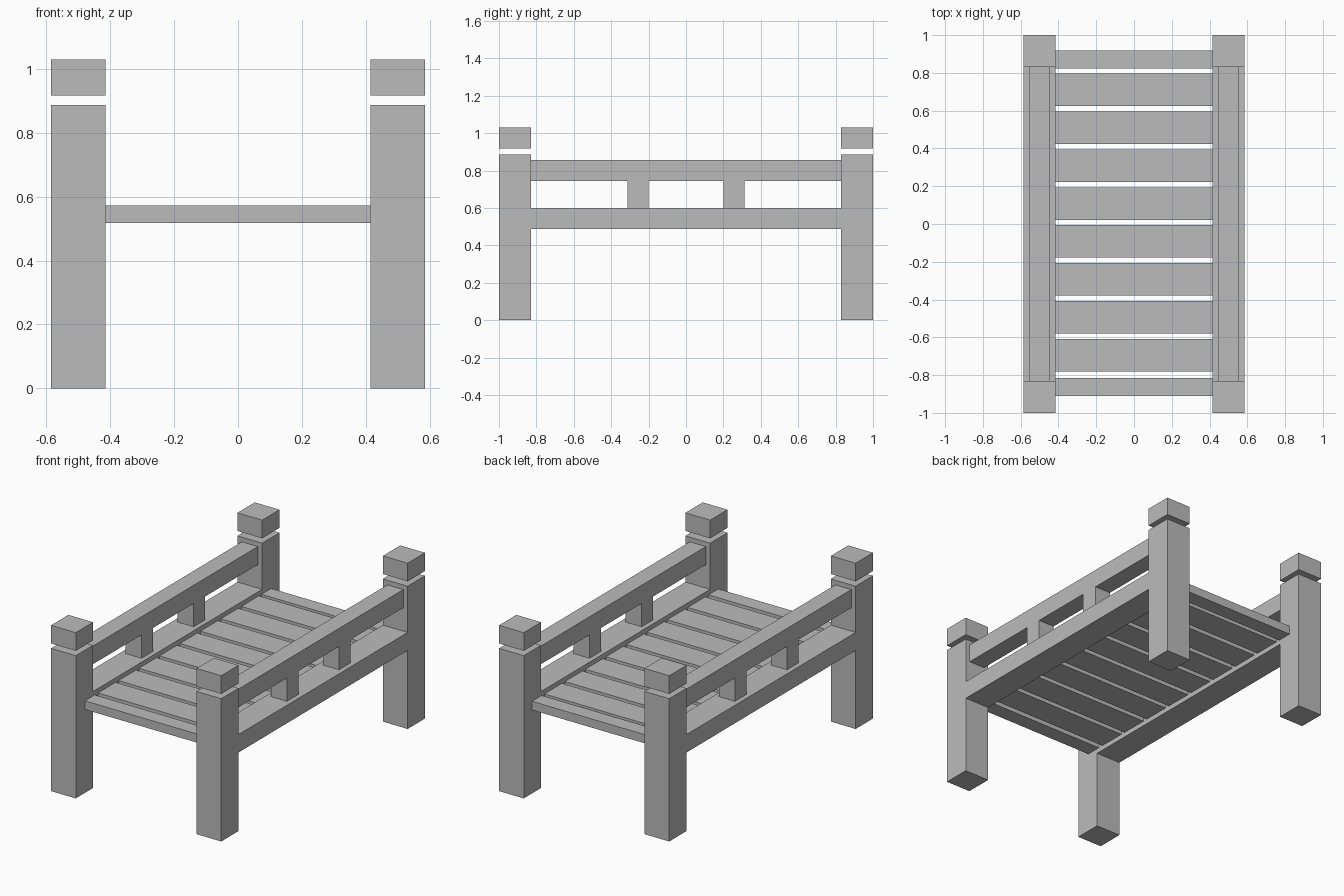
import bpy

# Remove the default object
cube = bpy.data.objects.get("Cube")
if cube:
    bpy.data.objects.remove(cube, do_unlink=True)

# Single material
grey = bpy.data.materials.new("plain grey")
grey.use_nodes = True
colour = (0.5, 0.5, 0.5, 1.0)
grey.diffuse_color = colour
grey.node_tree.nodes["Principled BSDF"].inputs["Base Color"].default_value = colour


def box(name, x, y, z):
    """Add a block spanning the given (low, high) range on each axis."""
    spans = (x, y, z)
    bpy.ops.mesh.primitive_cube_add(size=1, location=[(a + b) / 2 for a, b in spans])
    obj = bpy.context.object
    obj.name = name
    obj.scale = [b - a for a, b in spans]
    bpy.ops.object.transform_apply(location=False, rotation=False, scale=True)
    obj.data.materials.append(grey)
    return obj


def mirrored(side, low, high):
    """Range on the positive or negative side of an axis."""
    return tuple(sorted((side * low, side * high)))


INNER, OUTER = 0.415, 0.585     # post and lower rail width
POST_Y = 0.83                   # inner end of the posts

for sx, side in ((1, "left"), (-1, "right")):
    wide = mirrored(sx, INNER, OUTER)
    narrow = mirrored(sx, 0.445, 0.555)

    # Corner posts with floating caps
    for sy, end in ((-1, "front"), (1, "back")):
        length = mirrored(sy, POST_Y, 1.0)
        box(f"{end}_{side}_post", wide, length, (0, 0.887))
        box(f"{end}_{side}_post_cap", wide, length, (0.917, 1.03))

        # Short upright between the rails
        box(f"{end}_{side}_upright", narrow, mirrored(sy, 0.2, 0.312), (0.6, 0.745))

    # Side rails
    box(f"{side}_lower_rail", wide, (-POST_Y, POST_Y), (0.488, 0.6))
    box(f"{side}_top_rail", narrow, (-POST_Y, POST_Y), (0.745, 0.858))

# Full-width slats, evenly spaced
across = (-INNER, INNER)
thick = (0.518, 0.572)
COUNT, PITCH, HALF = 8, 0.201, 0.086
for i in range(COUNT):
    y = 0.008 + (i - (COUNT - 1) / 2) * PITCH
    box(f"slat_{i + 1}", across, (y - HALF, y + HALF), thick)

# Narrow end slats between the posts
box("front_end_slat", across, (-0.91, -0.814), thick)
box("back_end_slat", across, (0.823, 0.918), thick)
